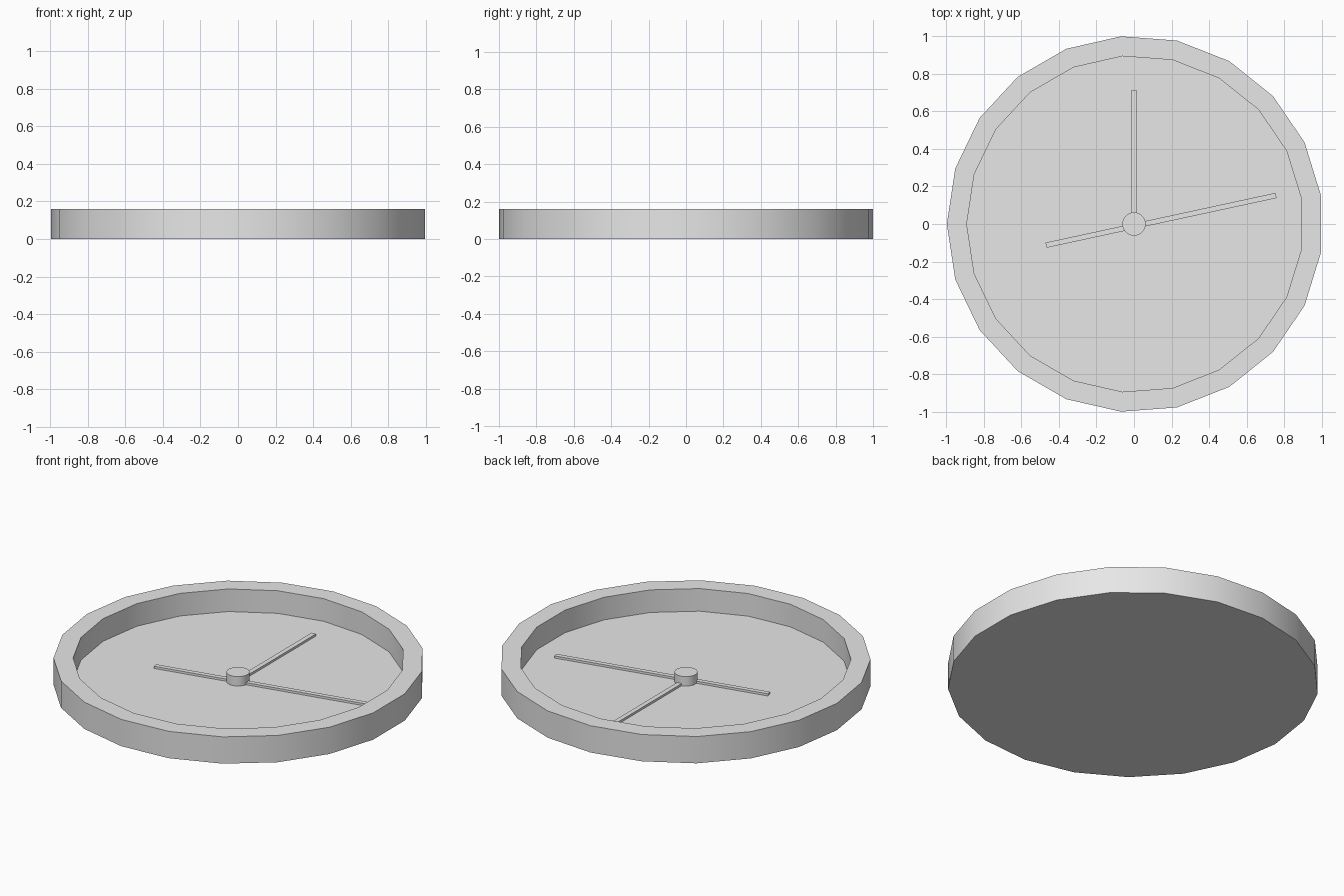
import bpy, bmesh, math
from mathutils import Matrix

if "Cube" in bpy.data.objects:
    bpy.data.objects.remove(bpy.data.objects["Cube"])

grey = bpy.data.materials.new("light_grey")
grey.diffuse_color = (0.8, 0.8, 0.8, 1)
grey.use_nodes = True
grey.node_tree.nodes["Principled BSDF"].inputs["Base Color"].default_value = grey.diffuse_color


def finish(name, bm):
    bmesh.ops.recalc_face_normals(bm, faces=bm.faces)
    me = bpy.data.meshes.new(name)
    bm.to_mesh(me)
    bm.free()
    me.materials.append(grey)
    ob = bpy.data.objects.new(name, me)
    bpy.context.collection.objects.link(ob)
    return ob


def smooth(ob):
    bpy.ops.object.select_all(action='DESELECT')
    ob.select_set(True)
    bpy.context.view_layer.objects.active = ob
    bpy.ops.object.shade_smooth_by_angle(angle=math.radians(30))


def lathe(name, profile, sides, cx=0.0):
    """Stack of rings (radius, z), closed at both ends; one vertex on -x."""
    bm = bmesh.new()
    rings = []
    for r, z in profile:
        angles = [math.pi + 2 * math.pi * i / sides for i in range(sides)]
        rings.append([bm.verts.new((cx + r * math.cos(a), r * math.sin(a), z)) for a in angles])
    for a, b in zip(rings, rings[1:]):
        for i in range(sides):
            j = (i + 1) % sides
            bm.faces.new((a[i], a[j], b[j], b[i]))
    bm.faces.new(rings[0])
    bm.faces.new(rings[-1])
    ob = finish(name, bm)
    smooth(ob)
    return ob


def hand(name, start, end, width, z0, z1):
    """Thin bar between two points on the dial."""
    dx, dy = end[0] - start[0], end[1] - start[1]
    bm = bmesh.new()
    bmesh.ops.create_cube(bm, size=1, matrix=(
        Matrix.Translation(((start[0] + end[0]) / 2, (start[1] + end[1]) / 2, (z0 + z1) / 2))
        @ Matrix.Rotation(math.atan2(dy, dx), 4, 'Z')
        @ Matrix.Diagonal((math.hypot(dx, dy), width, z1 - z0, 1))))
    return finish(name, bm)


# Round case with raised rim and recessed dial
FLOOR = 0.025
lathe("clock_case", [(1.003, 0), (1.003, 0.16), (0.897, 0.16), (0.897, FLOOR)], 21, 0.0055)

# Centre hub
lathe("hub", [(0.062, FLOOR - 0.005), (0.062, 0.081)], 32)

# Hands
hand("upright_hand", (0, 0), (0, 0.715), 0.028, FLOOR - 0.002, 0.038)
hand("long_hand", (-0.469, -0.113), (0.757, 0.152), 0.028, FLOOR - 0.002, 0.038)
